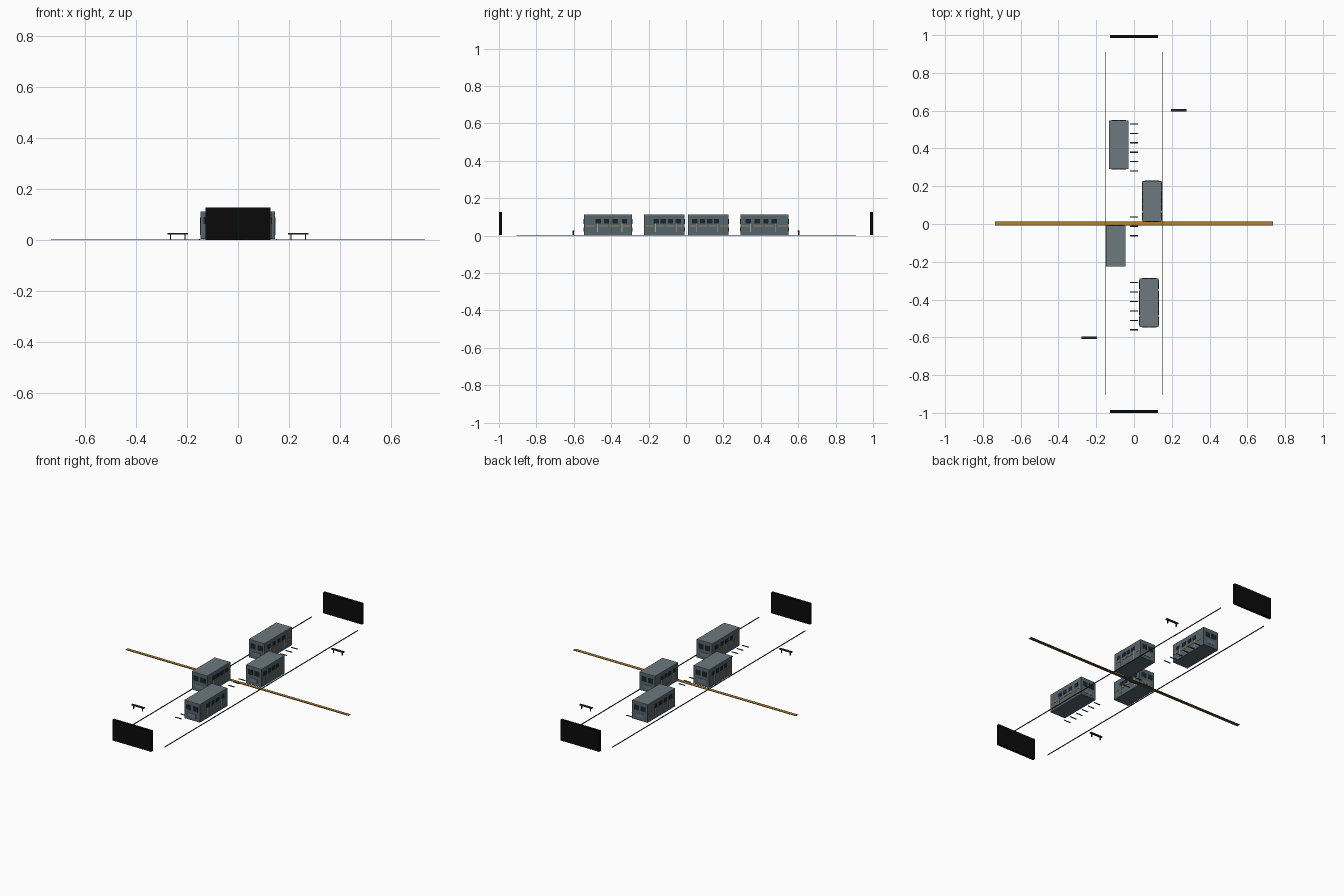
import bpy

if "Cube" in bpy.data.objects:
    bpy.data.objects.remove(bpy.data.objects["Cube"])


def material(name, rgb):
    m = bpy.data.materials.new(name)
    m.diffuse_color = (*rgb, 1)
    m.use_nodes = True
    m.node_tree.nodes["Principled BSDF"].inputs["Base Color"].default_value = m.diffuse_color
    return m


SLATE = material("slate body", (0.09, 0.13, 0.15))
ROOF = material("grey roof", (0.15, 0.19, 0.21))
GLASS = material("dark glass", (0.012, 0.018, 0.024))
AMBER = material("amber", (0.45, 0.22, 0.04))
BROWN = material("dark brown", (0.10, 0.055, 0.02))
STEEL = material("pale steel", (0.35, 0.44, 0.48))
BLACK = material("black", (0.003, 0.003, 0.003))
IRON = material("dark iron", (0.02, 0.02, 0.025))


def box(name, x, y, z, mat):
    """Box from three (min, max) ranges."""
    lo, hi = zip(*(sorted(r) for r in (x, y, z)))
    verts = [(a, b, c) for a in (lo[0], hi[0]) for b in (lo[1], hi[1]) for c in (lo[2], hi[2])]
    faces = [(0, 1, 3, 2), (4, 6, 7, 5), (0, 4, 5, 1), (2, 3, 7, 6), (0, 2, 6, 4), (1, 5, 7, 3)]
    mesh = bpy.data.meshes.new(name)
    mesh.from_pydata(verts, [], faces)
    mesh.materials.append(mat)
    ob = bpy.data.objects.new(name, mesh)
    bpy.context.collection.objects.link(ob)
    return ob


def around(c, half):
    return (c - half, c + half)


def carriage(n, cx, outer, inner):
    """Boxy carriage running from its outer end to its inner end along y."""
    tag = f"carriage_{n}_"
    hw, plate = 0.051, 0.0015

    def along(u):
        return outer + (inner - outer) * u

    box(tag + "body", around(cx, hw), (outer, inner), (0.004, 0.108), SLATE)
    box(tag + "roof", around(cx, hw), (outer, inner), (0.108, 0.112), ROOF)
    # side windows, amber dashes and door rails
    for s in (-1, 1):
        face = (cx + s * (hw - 0.001), cx + s * (hw + plate))
        for u in (0.30, 0.47, 0.65, 0.84):
            box(tag + "window", face, around(along(u), 0.014), (0.066, 0.088), GLASS)
        for a, b in ((0.03, 0.22), (0.31, 0.5), (0.53, 0.74), (0.82, 0.97)):
            box(tag + "amber_dash", face, (along(a), along(b)), (0.048, 0.053), AMBER)
        for u in (0.28, 0.79):
            box(tag + "door_rail", face, around(along(u), 0.002), (0.018, 0.066), STEEL)
    # end windows and lower panel
    for end, d in ((outer, 1), (inner, -1)):
        out = d if outer > inner else -d
        face = (end - out * 0.001, end + out * plate)
        for s in (-1, 1):
            box(tag + "end_window", around(cx + s * 0.022, 0.016), face, (0.062, 0.09), GLASS)
        box(tag + "end_panel", around(cx, 0.024), face, (0.022, 0.044), ROOF)


# four staggered carriages
carriage(1, 0.080, -0.546, -0.288)
carriage(2, -0.097, -0.224, -0.007)
carriage(3, 0.095, 0.228, 0.012)
carriage(4, -0.081, 0.549, 0.291)

# black walls at both ends, and side rails
for s in (-1, 1):
    box("end_wall", around(0, 0.128), around(s * 0.9925, 0.0075), (0.002, 0.126), BLACK)
    box("side_rail", around(s * 0.152, 0.002), (-0.906, 0.91), (0, 0.004), IRON)

# cross strip with amber centre
box("strip_base", around(0, 0.735), (-0.009, 0.014), (0, 0.001), BROWN)
box("strip_centre", around(0, 0.735), (-0.004, 0.011), (0.001, 0.002), AMBER)

# floor bars along the middle
for start, count in ((-0.56, 6), (-0.062, 3), (0.28, 6)):
    for i in range(count):
        box("floor_bar", around(0, 0.021), around(start + i * 0.05, 0.003), (0, 0.003), IRON)

# benches
for s in (-1, 1):
    cx, cy = s * 0.237, s * 0.602
    box("bench_seat", around(cx, 0.04), around(cy, 0.006), (0.021, 0.027), IRON)
    for e in (-1, 1):
        box("bench_leg", around(cx + e * 0.029, 0.002), around(cy, 0.004), (0.002, 0.021), IRON)
